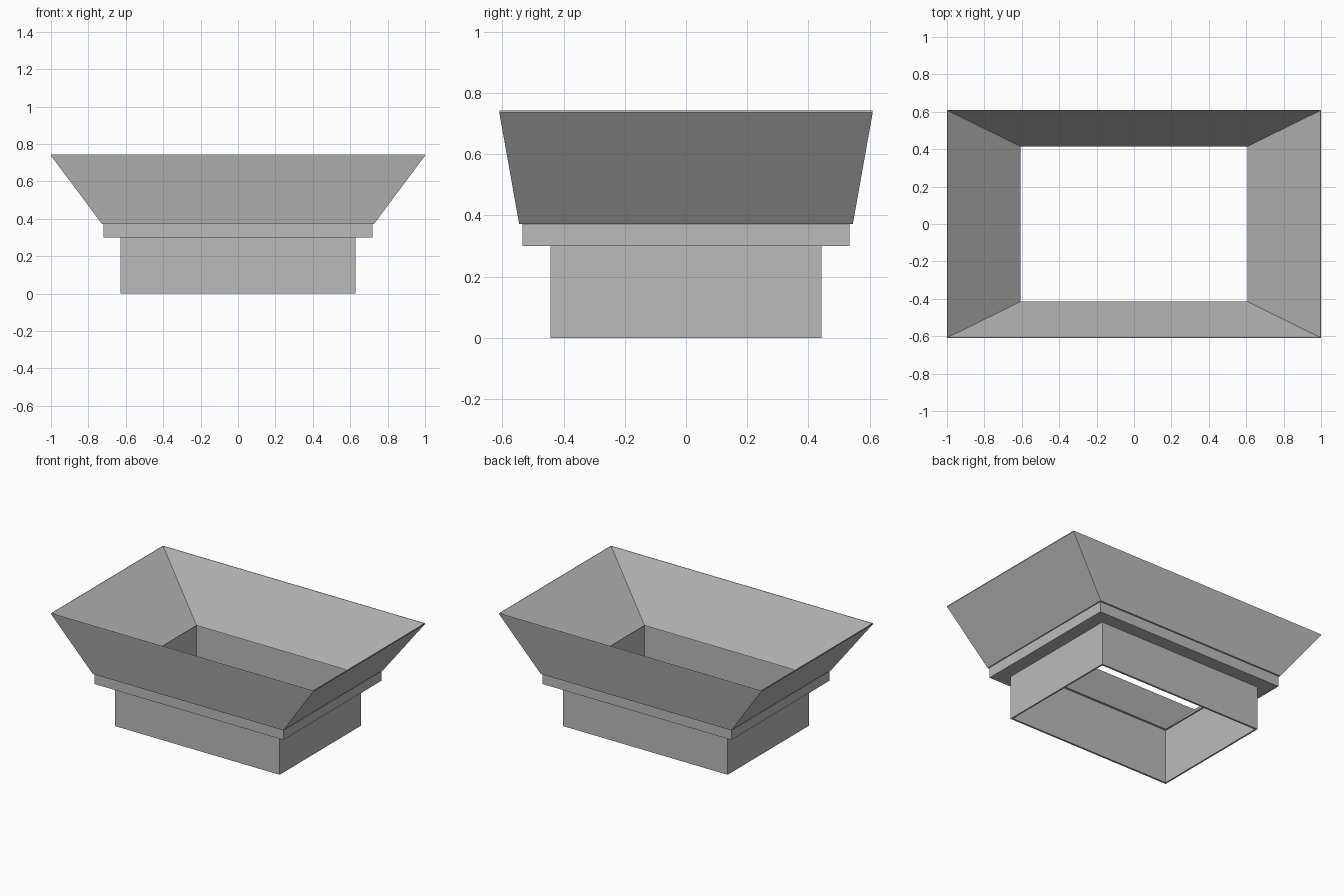
import bpy
import bmesh

cube = bpy.data.objects.get("Cube")
if cube:
    bpy.data.objects.remove(cube, do_unlink=True)

grey = bpy.data.materials.new("plain_grey")
grey.use_nodes = True
COLOUR = (0.5, 0.5, 0.5, 1)
grey.diffuse_color = COLOUR
grey.node_tree.nodes["Principled BSDF"].inputs["Base Color"].default_value = COLOUR


def frame(name, profile):
    """Closed rectangular ring; profile holds (half x, half y, z) loops."""
    bm = bmesh.new()
    loops = []
    for hx, hy, z in profile:
        loops.append([bm.verts.new((sx * hx, sy * hy, z))
                      for sx, sy in ((-1, -1), (1, -1), (1, 1), (-1, 1))])
    for a, b in zip(loops, loops[1:] + loops[:1]):
        for i in range(4):
            j = (i + 1) % 4
            bm.faces.new((a[i], a[j], b[j], b[i]))
    bmesh.ops.recalc_face_normals(bm, faces=bm.faces)
    mesh = bpy.data.meshes.new(name)
    bm.to_mesh(mesh)
    bm.free()
    mesh.materials.append(grey)
    obj = bpy.data.objects.new(name, mesh)
    bpy.context.collection.objects.link(obj)
    return obj


TOP, SEAT, LEDGE = 0.743, 0.372, 0.30

# Flared hopper with a thin upright lip
frame("flared_hopper", [
    (0.727, 0.545, SEAT), (1.0, 0.61, TOP - 0.006), (1.0, 0.61, TOP),
    (0.997, 0.607, TOP), (0.607, 0.415, SEAT)])

# Collar under the hopper
frame("collar", [
    (0.72, 0.534, LEDGE), (0.72, 0.534, SEAT),
    (0.628, 0.443, SEAT), (0.628, 0.443, LEDGE)])

# Open, thin-walled neck
frame("neck", [
    (0.628, 0.443, 0), (0.628, 0.443, SEAT),
    (0.617, 0.430, SEAT), (0.617, 0.430, 0)])
